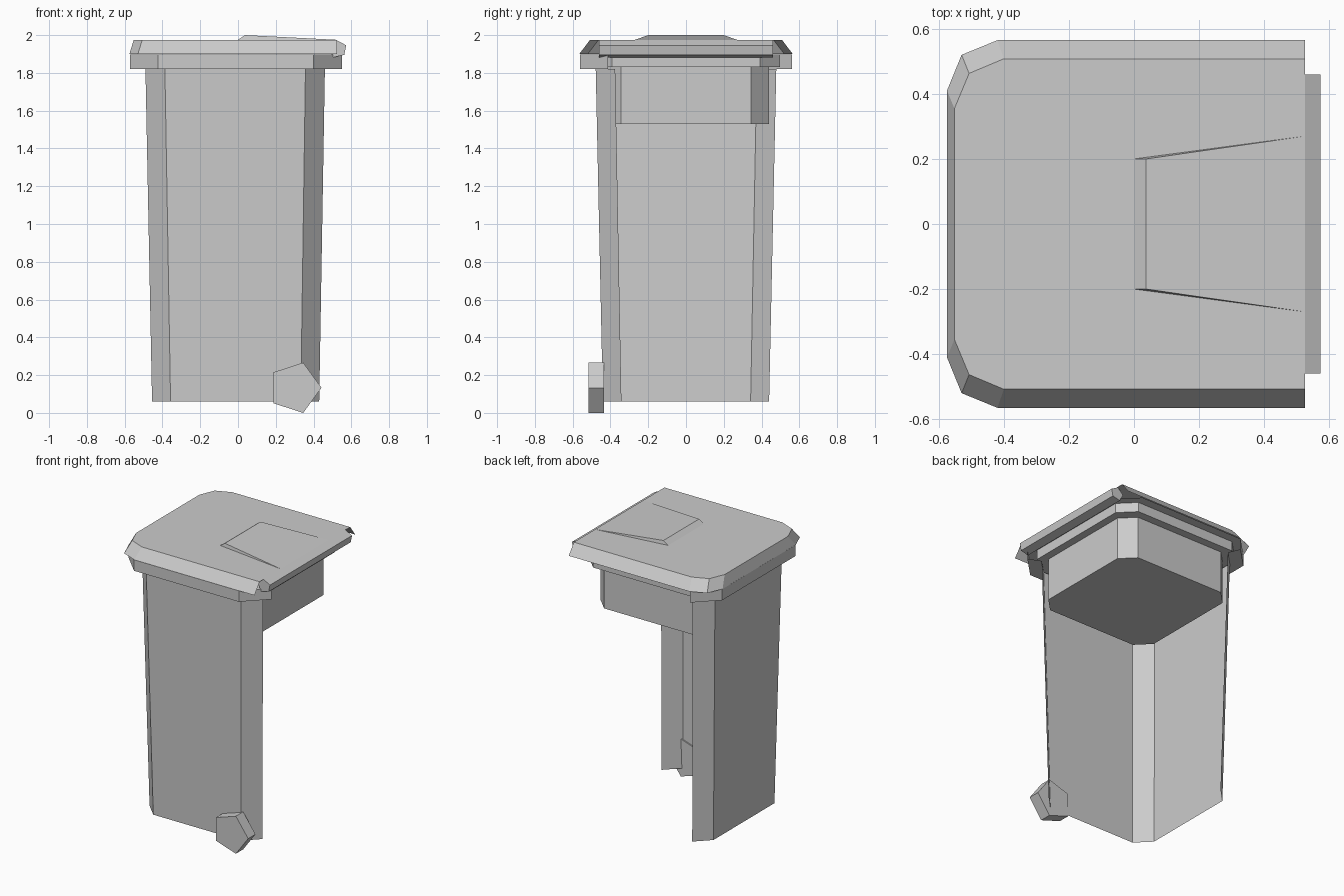
import bpy, bmesh, math

if "Cube" in bpy.data.objects:
    bpy.data.objects.remove(bpy.data.objects["Cube"])


def make(name, verts, faces):
    me = bpy.data.meshes.new(name)
    bm = bmesh.new()
    vs = [bm.verts.new(v) for v in verts]
    for f in faces:
        bm.faces.new([vs[i] for i in f])
    loose = [v for v in bm.verts if not v.link_faces]
    bmesh.ops.delete(bm, geom=loose, context='VERTS')
    bmesh.ops.recalc_face_normals(bm, faces=bm.faces[:])
    bm.to_mesh(me)
    bm.free()
    ob = bpy.data.objects.new(name, me)
    bpy.context.collection.objects.link(ob)
    return ob


def octagon(x0, x1, y, c, z):
    """Chamfered rectangle; edge order: front, front-right, right, ..."""
    return [(x0 + c, -y, z), (x1 - c, -y, z), (x1, c - y, z), (x1, y - c, z),
            (x1 - c, y, z), (x0 + c, y, z), (x0, y - c, z), (x0, c - y, z)]


def loft(rings, sides):
    """Faces between successive rings; sides[k] lists the edges kept in band k."""
    n = len(rings[0])
    verts = [p for r in rings for p in r]
    faces = [[k * n + i, k * n + (i + 1) % n, (k + 1) * n + (i + 1) % n, (k + 1) * n + i]
             for k in range(len(rings) - 1) for i in sides[k]]
    return verts, faces


def prism(name, profile, y0, y1):
    """Extrude an (x, z) profile along y."""
    n = len(profile)
    verts, faces = loft([[(x, y, z) for x, z in profile] for y in (y0, y1)], [range(n)])
    return make(name, verts, faces + [list(range(n)), list(range(n, 2 * n))])


# Bin body: outer shell (right and back walls are open), rim, lip and inner tub
rings = [octagon(-0.455, 0.43, 0.44, 0.098, 0.06),
         octagon(-0.49, 0.46, 0.478, 0.103, 1.82),
         octagon(-0.573, 0.55, 0.562, 0.15, 1.82),
         octagon(-0.573, 0.55, 0.562, 0.15, 1.898),
         octagon(-0.51, 0.485, 0.498, 0.105, 1.898),
         octagon(-0.51, 0.485, 0.498, 0.105, 1.83),
         octagon(-0.455, 0.43, 0.44, 0.095, 1.83),
         octagon(-0.455, 0.43, 0.44, 0.095, 1.53)]
outer = [0, 1, 5, 6, 7]
verts, faces = loft(rings, [outer] * 3 + [range(8)] * 4)
faces.append(list(range(56, 64)))
make("bin_body", verts, faces)

# Lid: sloped edge on three sides, open at the hinge end
lower = [(0.525, -0.565), (-0.42, -0.565), (-0.53, -0.52), (-0.575, -0.41)]
upper = [(0.525, -0.508), (-0.40, -0.508), (-0.507, -0.463), (-0.552, -0.355)]


def lid_ring(half, z):
    return [(x, y, z) for x, y in half] + [(x, -y, z) for x, y in reversed(half)]


verts, faces = loft([lid_ring(lower, 1.9), lid_ring(upper, 1.975)], [range(7)])
faces.append(list(range(8, 16)))
make("lid", verts, faces)

# Raised wedge on the lid
make("lid_ridge",
     [(0, -0.2, 1.975), (0, 0.2, 1.975), (0.037, 0.2, 2.0), (0.037, -0.2, 2.0),
      (0.525, 0.27, 1.975), (0.525, -0.27, 1.975)],
     [(0, 1, 2, 3), (3, 2, 4, 5), (1, 4, 2), (0, 3, 5)])

# Hinge bar
prism("hinge_bar", [(0.52, 1.974), (0.573, 1.946), (0.563, 1.896),
                    (0.505, 1.882), (0.478, 1.932)], -0.46, 0.46)

# Five-sided wheel
prism("wheel", [(0.302 + 0.14 * math.cos(a), 0.133 + 0.14 * math.sin(a))
                for a in (math.tau * i / 5 for i in range(5))], -0.517, -0.435)
